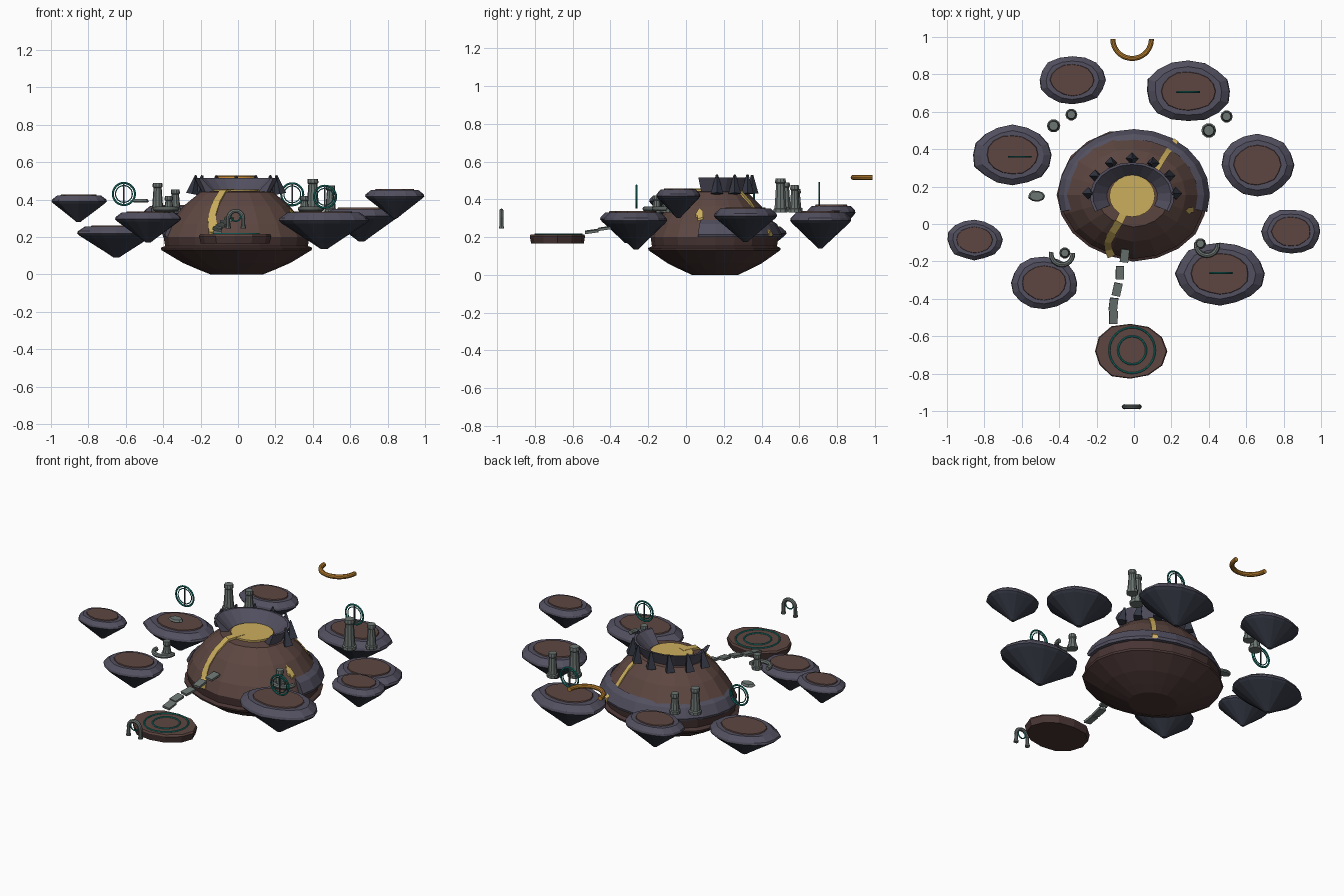
import bpy, bmesh, math, random
from math import sin, cos, pi, radians
from mathutils import Vector
from mathutils.bvhtree import BVHTree

if "Cube" in bpy.data.objects:
    bpy.data.objects.remove(bpy.data.objects["Cube"])

random.seed(4)
COL = dict(brown=(.11, .062, .053), deep=(.065, .036, .034), navy=(.085, .08, .115),
           under=(.035, .04, .058), teal=(.01, .22, .19), grey=(.15, .18, .17),
           lava=(.6, .42, .11), gold=(.5, .22, .03))
MATS = {}
for k, c in COL.items():
    MATS[k] = bpy.data.materials.new(k)
    MATS[k].diffuse_color = (*c, 1)


def finish(name, bm, mats):
    me = bpy.data.meshes.new(name)
    bmesh.ops.recalc_face_normals(bm, faces=bm.faces[:])
    bm.to_mesh(me)
    bm.free()
    for m in mats:
        me.materials.append(MATS[m])
    ob = bpy.data.objects.new(name, me)
    bpy.context.collection.objects.link(ob)
    return ob


def lathe(name, prof, c, rx, ry, n, mats, jit=0.0, split=None):
    """Elliptical stack of rings, capped; rings below index split use the second material."""
    bm = bmesh.new()
    wob = [1 + random.uniform(-jit, jit) for _ in range(n)]
    rings = [[bm.verts.new((c[0] + rx * r * wob[i] * cos(2 * pi * i / n),
                            c[1] + ry * r * wob[i] * sin(2 * pi * i / n), c[2] + z))
              for i in range(n)] for r, z in prof]
    for j in range(len(rings) - 1):
        for i in range(n):
            k = (i + 1) % n
            f = bm.faces.new((rings[j][i], rings[j][k], rings[j + 1][k], rings[j + 1][i]))
            f.material_index = int(split is not None and j >= split)
    bm.faces.new(rings[0])
    f = bm.faces.new(rings[-1])
    f.material_index = int(split is not None)
    return finish(name, bm, mats)


def arc_sweep(name, section, c, a0, a1, n, mat, ky=1.0):
    """Sweep a closed (radius, z) section around a vertical axis, partly or fully."""
    bm = bmesh.new()
    full = abs(a1 - a0) >= 360
    rows = []
    for i in range(n + (not full)):
        a = radians(a0 + (a1 - a0) * i / n)
        rows.append([bm.verts.new((c[0] + r * cos(a), c[1] + ky * r * sin(a), c[2] + z))
                     for r, z in section])
    m = len(section)
    for i in range(n):
        p, q = rows[i], rows[(i + 1) % len(rows)]
        for j in range(m):
            k = (j + 1) % m
            bm.faces.new((p[j], p[k], q[k], q[j]))
    if not full:
        bm.faces.new(rows[0])
        bm.faces.new(rows[-1])
    return finish(name, bm, [mat])


def circle(R, r, n=8):
    return [(R + r * cos(2 * pi * i / n), r * sin(2 * pi * i / n)) for i in range(n)]


def upright(ob, c):
    """Stand a ring built at the origin in the xz plane."""
    ob.rotation_euler = (pi / 2, 0, 0)
    ob.location = c


def box(name, c, size, mat, rot=(0, 0, 0)):
    bm = bmesh.new()
    bmesh.ops.create_cube(bm, size=1)
    bmesh.ops.scale(bm, vec=size, verts=bm.verts[:])
    ob = finish(name, bm, [mat])
    ob.location, ob.rotation_euler = c, rot
    return ob


# central volcano, top ring first
CY = .155
dome = lathe("volcano_body", [(.34, .445), (.5, .44), (.73, .365), (.92, .27), (1, .2), (.98, .152),
                              (1.04, .142), (1.03, .13), (.74, .062), (.52, .025), (.36, 0)],
             (-.005, CY, 0), .392, .335, 20, ["brown", "deep"], .025, 4)
tree = BVHTree.FromPolygons([v.co for v in dome.data.vertices],
                            [p.vertices[:] for p in dome.data.polygons])

# dark crust ledge around the back
arc_sweep("crust_ledge", [(.34, .29), (.375, .27), (.405, .215), (.40, .2), (.37, .2)],
          (0, CY, 0), -15, 195, 14, "navy", .87)

# crater wall, open to the front, with spikes behind it
arc_sweep("crater_wall", [(.125, .435), (.21, .515), (.225, .515), (.18, .43)],
          (-.01, .15, 0), -28, 208, 14, "navy", .8)
for i in range(7):
    a = radians(4 + i * 172 / 6)
    foot = Vector((-.01 + .235 * cos(a), .15 + .2 * sin(a), .43))
    tip = Vector((-.01 + .215 * cos(a), .15 + .2 * sin(a), .53))
    bm = bmesh.new()
    bmesh.ops.create_cone(bm, cap_ends=True, segments=4, radius1=.034, radius2=.006, depth=(tip - foot).length)
    ob = finish("crater_spike", bm, ["under"])
    ob.location = (foot + tip) / 2
    ob.rotation_euler = (tip - foot).to_track_quat('Z', 'Y').to_euler()

# lava pool and streams laid on the slope
lathe("lava_pool", [(1, .012), (1, 0)], (-.01, .15, .443), .122, .112, 20, ["lava"])


def stream(name, pts, w):
    bm = bmesh.new()
    rows = []
    for i, p in enumerate(pts):
        a, b = pts[max(i - 1, 0)], pts[min(i + 1, len(pts) - 1)]
        t = Vector((b[0] - a[0], b[1] - a[1])).normalized()
        row = []
        for s in (-1, 1):
            x, y = p[0] - t.y * s * w / 2, p[1] + t.x * s * w / 2
            hit = tree.ray_cast(Vector((x, y, 1)), Vector((0, 0, -1)))[0]
            z = hit.z if hit and hit.z > .2 else .215
            row += [bm.verts.new((x, y, z + .012)), bm.verts.new((x, y, z - .012))]
        rows.append([row[0], row[2], row[3], row[1]])
    for p, q in zip(rows, rows[1:]):
        for j in range(4):
            k = (j + 1) % 4
            bm.faces.new((p[j], p[k], q[k], q[j]))
    bm.faces.new(rows[0])
    bm.faces.new(rows[-1])
    finish(name, bm, ["lava"])


stream("lava_stream_front", [(-.04, .1), (-.06, .05), (-.08, .01), (-.115, -.045), (-.14, -.1),
                             (-.135, -.14), (-.12, -.175)], .042)
stream("lava_stream_back", [(.12, .29), (.15, .34), (.175, .38), (.2, .41), (.225, .45)], .03)
stream("lava_patch", [(.285, .06), (.3, .075), (.32, .075)], .03)

# floating islands: x, y, top z, rx, ry, depth
ISLANDS = [(-.33, .77, .37, .18, .13, .17), (.29, .71, .335, .228, .16, .195),
           (-.65, .37, .26, .214, .16, .17), (.66, .315, .355, .192, .163, .18),
           (-.853, -.085, .425, .147, .107, .145), (.84, -.04, .455, .16, .12, .155),
           (-.48, -.315, .335, .18, .14, .165), (.46, -.265, .335, .235, .17, .2)]
for x, y, z, rx, ry, h in ISLANDS:
    lathe("island_rock", [(.8, -.004), (.98, -.17 * h), (1, -.24 * h), (.94, -.31 * h), (.52, -.64 * h),
                          (.24, -.86 * h), (.07, -h)], (x, y, z), rx, ry, 16, ["navy", "under"], .035, 2)
    lathe("island_ground", [(.64, .002), (.67, -.012)], (x, y, z), rx, ry, 16, ["brown"], .03)

# hovering portal rings with a centre rod
for x, y, z in [(-.61, .36, .43), (.29, .705, .428), (.465, -.262, .415)]:
    upright(arc_sweep("portal_ring", circle(.059, .0055, 6), (0, 0, 0), 0, 360, 28, "teal"), (x, y, z))
    upright(arc_sweep("portal_inner_ring", circle(.045, .003, 6), (0, 0, 0), 0, 360, 24, "teal"), (x, y, z))
    box("portal_rod", (x, y, z), (.008, .006, .11), "under")

# stone pillars: x, y, bottom, top, radius
for x, y, z0, z1, r in [(-.43, .525, .335, .49, .036), (-.335, .585, .335, .455, .032),
                        (.4, .5, .33, .51, .04), (.495, .575, .33, .475, .033),
                        (-.37, -.155, .33, .42, .03), (.355, -.105, .33, .42, .03)]:
    h = z1 - z0
    lathe("pillar", [(.68, h), (.74, h - .012), (.74, h - .022), (.6, h - .027), (.82, .022), (1, .018), (1, 0)],
          (x, y, z0), r, r, 10, ["grey"])
for x, y in [(-.385, -.16), (.39, -.11)]:
    arc_sweep("fallen_arch", circle(.058, .013), (x, y, .35), 170, 365, 12, "grey")
lathe("loose_stone", [(.8, .012), (1, 0), (.8, -.006)], (-.52, .15, .39), .046, .03, 9, ["grey"], .08)

# stepping stones to the front platform
for i, (x, y) in enumerate([(-.11, -.5), (-.11, -.43), (-.09, -.35), (-.075, -.26), (-.05, -.17)]):
    box("step_stone", (x, y, .23 + .016 * i), (.045, .07, .014), "grey",
        (radians(8), radians(random.uniform(-8, 8)), radians(-6 * (i % 3))))

# front platform with inlaid rings
lathe("front_platform", [(.97, .05), (1, .04), (.95, 0)], (-.02, -.68, .165), .195, .15, 12,
      ["brown", "deep"], .04, 1)
for R in (.075, .122):
    arc_sweep("platform_ring", circle(R, .005, 6), (-.01, -.675, .216), 0, 360, 32, "teal")

# small front gate
G = (-.012, -.977, .3)
upright(arc_sweep("gate_arch", circle(.04, .011), (0, 0, 0), 0, 180, 12, "grey"), G)
upright(arc_sweep("gate_glow", circle(.026, .004, 6), (0, 0, 0), 0, 360, 16, "teal"), (G[0], G[1], .31))
for s in (-1, 1):
    lathe("gate_post", [(.9, .055), (1, .012), (1.25, .01), (1.25, 0)], (G[0] + s * .04, G[1], .245),
          .011, .011, 8, ["grey"])

# golden crescent at the back
arc_sweep("golden_crescent", circle(.103, .0135, 10), (-.01, .988, .516), 180, 360, 18, "gold")

for m in bpy.data.materials:
    if m.users and not m.is_grease_pencil:
        m.use_nodes = True
        m.node_tree.nodes["Principled BSDF"].inputs["Base Color"].default_value = m.diffuse_color
